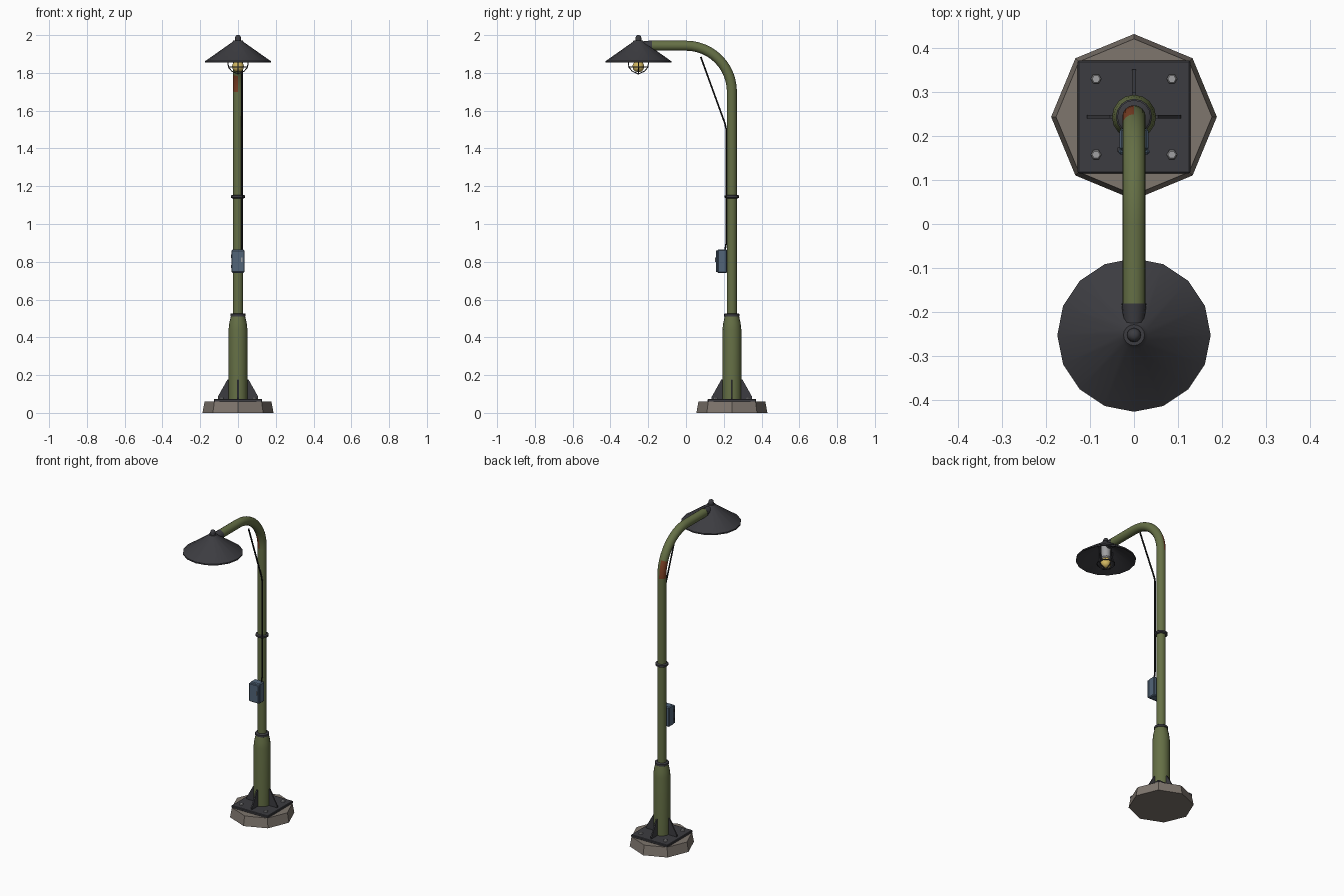
import bpy, bmesh, math
from mathutils import Vector

cube = bpy.data.objects.get("Cube")
if cube:
    bpy.data.objects.remove(cube, do_unlink=True)


def material(name, rgb):
    m = bpy.data.materials.new(name)
    m.use_nodes = True
    m.diffuse_color = (*rgb, 1)
    m.node_tree.nodes["Principled BSDF"].inputs["Base Color"].default_value = (*rgb, 1)
    return m


OLIVE = material("olive paint", (0.13, 0.16, 0.06))
DARK = material("dark metal", (0.045, 0.045, 0.052))
BLACK = material("black rubber", (0.012, 0.012, 0.013))
STONE = material("concrete", (0.21, 0.18, 0.155))
RUST = material("rust", (0.2, 0.05, 0.018))
BLUE = material("blue grey paint", (0.085, 0.13, 0.19))
STEEL = material("bare steel", (0.35, 0.35, 0.36))
BULB = material("warm bulb", (0.65, 0.48, 0.12))

POLE = Vector((0, 0.243, 0))
LAMP = Vector((0, -0.252, 0))


def finish(name, bm, mat, smooth=True):
    bmesh.ops.recalc_face_normals(bm, faces=bm.faces)
    me = bpy.data.meshes.new(name)
    bm.to_mesh(me)
    bm.free()
    me.materials.append(mat)
    ob = bpy.data.objects.new(name, me)
    bpy.context.collection.objects.link(ob)
    if smooth:
        bpy.ops.object.select_all(action="DESELECT")
        ob.select_set(True)
        bpy.context.view_layer.objects.active = ob
        bpy.ops.object.shade_smooth_by_angle(angle=math.radians(40))
    return ob


def loft(bm, rings, close=False):
    """Skin rings of equal length, capping the ends or joining them."""
    rows = [[bm.verts.new(p) for p in ring] for ring in rings]
    pairs = list(zip(rows, rows[1:])) + ([(rows[-1], rows[0])] if close else [])
    n = len(rows[0])
    for a, b in pairs:
        for i in range(n):
            j = (i + 1) % n
            bm.faces.new((a[i], a[j], b[j], b[i]))
    if not close:
        bm.faces.new(rows[0])
        bm.faces.new(rows[-1])


def circle(centre, u, v, r, n):
    return [centre + r * (u * math.cos(math.tau * i / n) + v * math.sin(math.tau * i / n))
            for i in range(n)]


def lathe(name, centre, profile, mat, n=16, smooth=True, close=False):
    bm = bmesh.new()
    x, y = Vector((1, 0, 0)), Vector((0, 1, 0))
    loft(bm, [circle(centre + Vector((0, 0, z)), x, y, r, n) for r, z in profile], close)
    return finish(name, bm, mat, smooth)


def tube(name, points, radii, mat, n=8):
    bm = bmesh.new()
    pts = [Vector(p) for p in points]
    rings = []
    for i, p in enumerate(pts):
        t = (pts[min(i + 1, len(pts) - 1)] - pts[max(i - 1, 0)]).normalized()
        side = Vector((1, 0, 0)) if abs(t.x) < 0.7 else Vector((0, 1, 0))
        v = t.cross(side).normalized()
        rings.append(circle(p, v.cross(t), v, radii[i] if isinstance(radii, list) else radii, n))
    loft(bm, rings)
    return finish(name, bm, mat)


def box(name, centre, size, mat, bevel=0.0):
    bm = bmesh.new()
    bmesh.ops.create_cube(bm, size=1)
    for v in bm.verts:
        v.co = Vector(c * s for c, s in zip(v.co, size)) + Vector(centre)
    if bevel:
        bmesh.ops.bevel(bm, geom=bm.edges[:], offset=bevel, segments=1, affect="EDGES")
    return finish(name, bm, mat, False)


# Footing, plate and anchor bolts
lathe("concrete_footing", POLE, [(0.188, 0), (0.177, 0.06)], STONE, 8, False)
box("base_plate", POLE + Vector((0, 0, 0.066)), (0.256, 0.256, 0.016), DARK, 0.003)
for sx in (-1, 1):
    for sy in (-1, 1):
        lathe("anchor_bolt", POLE + Vector((sx * 0.086, sy * 0.086, 0)),
              [(0.012, 0.07), (0.012, 0.08), (0.009, 0.083)], STEEL, 6, False)

# Four triangular gussets
for k in range(4):
    a = k * math.pi / 2
    out, side = Vector((math.cos(a), math.sin(a), 0)), Vector((-math.sin(a), math.cos(a), 0))
    outline = [(0.03, 0.072), (0.107, 0.072), (0.107, 0.085), (0.055, 0.178), (0.03, 0.178)]
    bm = bmesh.new()
    loft(bm, [[POLE + out * r + side * s + Vector((0, 0, z)) for r, z in outline]
              for s in (-0.004, 0.004)])
    finish("gusset", bm, DARK, False)

# Sleeve and clamp rings
lathe("pole_sleeve", POLE, [(0.05, 0.07), (0.05, 0.44), (0.046, 0.475), (0.037, 0.515)], OLIVE)
lathe("sleeve_collar", POLE, [(0.036, 0.508), (0.041, 0.511), (0.041, 0.523), (0.036, 0.527)], DARK)
lathe("pole_clamp", POLE, [(0.032, 1.136), (0.038, 1.14), (0.038, 1.15), (0.032, 1.154)], DARK)

# Pole bending over into the arm, with a rusted patch on one side
BEND, ARM_Z = 0.243, 1.944
path = [(0, POLE.y, 0.5), (0, POLE.y, 1.695)]
for i in range(13):
    a = i * math.pi / 24
    path.append((0, POLE.y - BEND + BEND * math.cos(a), ARM_Z - BEND + BEND * math.sin(a)))
path.append((0, -0.182, ARM_Z))
pole = tube("pole_and_arm", path, 0.0265, OLIVE, 16)
pole.data.materials.append(RUST)
for f in pole.data.polygons:
    c = f.center
    if c.x < 0.003 and 1.698 < c.z < 1.79:
        f.material_index = 1
tube("arm_end_cap", [(0, -0.18, ARM_Z), (0, -0.2, ARM_Z), (0, -0.235, ARM_Z)],
     [0.028, 0.026, 0.022], DARK, 16)

# Lamp shade as a thin shell, with a finial
lathe("lamp_shade", LAMP, [(0.024, 1.972), (0.032, 1.962), (0.174, 1.862), (0.174, 1.854),
                           (0.166, 1.854), (0.03, 1.948), (0.004, 1.95), (0.004, 1.972)],
      DARK, 16, close=True)
lathe("shade_finial", LAMP, [(0.016, 1.965), (0.016, 1.984), (0.013, 1.995), (0.006, 2.0)], DARK, 12)

# Socket, bulb and wire guard
lathe("bulb_socket", LAMP, [(0.03, 1.95), (0.026, 1.87), (0.018, 1.862)], STEEL, 12)
lathe("bulb", LAMP, [(0.014, 1.87), (0.024, 1.855), (0.031, 1.838), (0.028, 1.82),
                     (0.018, 1.808), (0.004, 1.804)], BULB, 12)
guard = [(0.05, 1.925), (0.053, 1.85), (0.05, 1.83), (0.034, 1.81), (0, 1.794)]
for k in range(4):
    a = k * math.pi / 2
    tube("guard_wire", [LAMP + Vector((r * math.cos(a), r * math.sin(a), z)) for r, z in guard],
         0.003, DARK, 6)
lathe("guard_ring", LAMP, [(0.05, 1.828), (0.054, 1.828), (0.054, 1.834), (0.05, 1.834)],
      DARK, 16, close=True)

# Control box on the front of the pole
box("control_box", (0, 0.192, 0.803), (0.066, 0.05, 0.126), BLUE, 0.005)
box("control_box_door", (0, 0.164, 0.803), (0.07, 0.012, 0.116), BLUE, 0.004)
box("door_latch", (0.02, 0.157, 0.81), (0.006, 0.006, 0.024), STEEL)
for z in (0.775, 0.83):
    box("door_hinge", (-0.034, 0.168, z), (0.007, 0.01, 0.018), DARK)

# Cable from the box up to the arm
tube("power_cable", [(0.021, 0.205, 0.85), (0.021, 0.213, 0.9), (0.021, 0.213, 1.5),
                     (0.021, 0.207, 1.53), (0.02, 0.078, 1.885)], 0.005, BLACK, 6)
